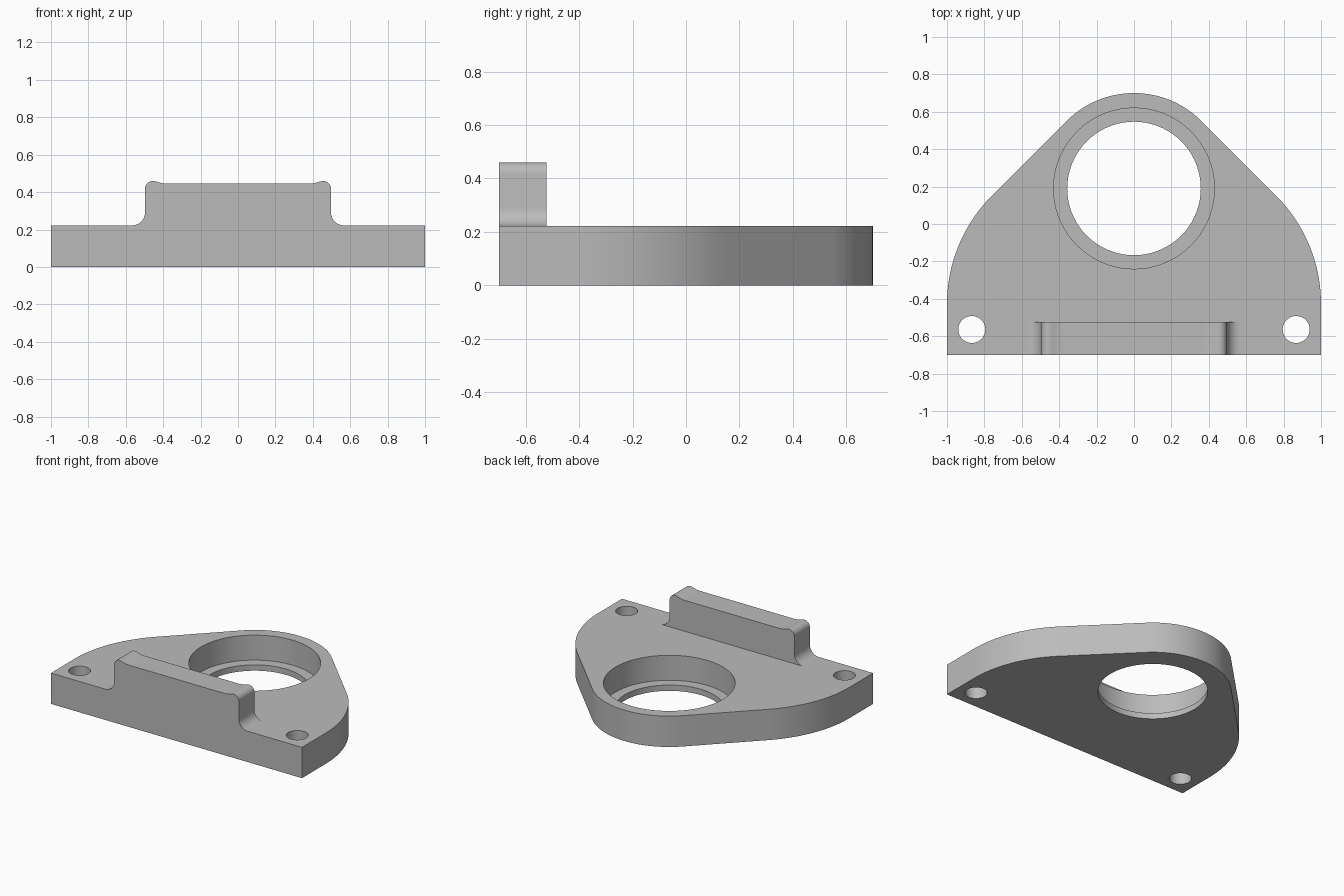
import bpy, bmesh
from math import cos, sin, radians
from mathutils import Vector

default = bpy.data.objects.get("Cube")
if default:
    bpy.data.objects.remove(default, do_unlink=True)

HALF_DEPTH, PLATE_TOP, BORE_Y = 0.70, 0.222, 0.19

grey = bpy.data.materials.new("plain grey")
colour = (0.5, 0.5, 0.5, 1)
grey.diffuse_color = colour
grey.use_nodes = True
grey.node_tree.nodes["Principled BSDF"].inputs["Base Color"].default_value = colour


def arc(cx, cy, r, start, end, steps):
    """Points along an arc, angles in degrees."""
    angles = [radians(start + (end - start) * i / steps) for i in range(steps + 1)]
    return [(cx + r * cos(a), cy + r * sin(a)) for a in angles]


def mirrored(half):
    """Close a profile by repeating its right half on the left."""
    return half + [(-x, y) for x, y in reversed(half) if x > 1e-5]


def prism(name, points, place, offset):
    """Extrude a closed profile along an offset."""
    bm = bmesh.new()
    face = bm.faces.new([bm.verts.new(place(*p)) for p in points])
    top = bmesh.ops.extrude_face_region(bm, geom=[face])["geom"]
    verts = [g for g in top if isinstance(g, bmesh.types.BMVert)]
    bmesh.ops.translate(bm, verts=verts, vec=Vector(offset))
    bmesh.ops.recalc_face_normals(bm, faces=bm.faces)
    mesh = bpy.data.meshes.new(name)
    bm.to_mesh(mesh)
    bm.free()
    mesh.materials.append(grey)
    obj = bpy.data.objects.new(name, mesh)
    bpy.context.collection.objects.link(obj)
    return obj


def combine(body, other, operation):
    """Apply a boolean to the body and discard the other shape."""
    other.hide_render = True
    mod = body.modifiers.new("combine", 'BOOLEAN')
    mod.operation, mod.solver, mod.object = operation, 'EXACT', other
    bpy.context.view_layer.objects.active = body
    bpy.ops.object.modifier_apply(modifier=mod.name)
    bpy.data.objects.remove(other, do_unlink=True)


def drill(body, x, y, radius, bottom):
    """Cut a vertical round hole from the given height upwards."""
    circle = arc(x, y, radius, 0, 360, 72)[:-1]
    cutter = prism("drill", circle, lambda a, b: (a, b, bottom), (0, 0, 1))
    combine(body, cutter, 'DIFFERENCE')


# Plate: square front corners, wide side arcs, straight slopes, round nose
side_r = 0.82
side_y = -0.089 - 0.414 * side_r
half = [(1, -HALF_DEPTH)]
half += arc(1 - side_r, side_y, side_r, 0, 45, 20)
half += arc(0, BORE_Y, 0.51, 45, 90, 16)
body = prism("mounting_plate", mirrored(half), lambda a, b: (a, b, 0), (0, 0, PLATE_TOP))

# Front rib: filleted foot, upright end, rounded ear, slightly lower top
rib = [(0.567, 0.1)]
rib += arc(0.567, PLATE_TOP + 0.07, 0.07, 270, 180, 10)
rib += arc(0.455, 0.418, 0.042, 0, 105, 12)
rib += [(0.425, 0.4525), (0.405, 0.4475), (0.38, 0.445)]
combine(body, prism("rib", mirrored(rib), lambda a, b: (a, -HALF_DEPTH, b), (0, 0.177, 0)), 'UNION')

# Stepped bore and the two screw holes
drill(body, 0, BORE_Y, 0.357, -0.5)
drill(body, 0, BORE_Y, 0.43, 0.042)
for x in (-0.867, 0.867):
    drill(body, x, -0.564, 0.072, -0.5)

# Smooth the curved walls, keep the flat faces flat
bpy.ops.object.select_all(action='DESELECT')
body.select_set(True)
bpy.context.view_layer.objects.active = body
bpy.ops.object.shade_smooth_by_angle(angle=radians(30))
for poly in body.data.polygons:
    if max(abs(c) for c in poly.normal) > 0.9999 and poly.area > 0.03:
        poly.use_smooth = False
